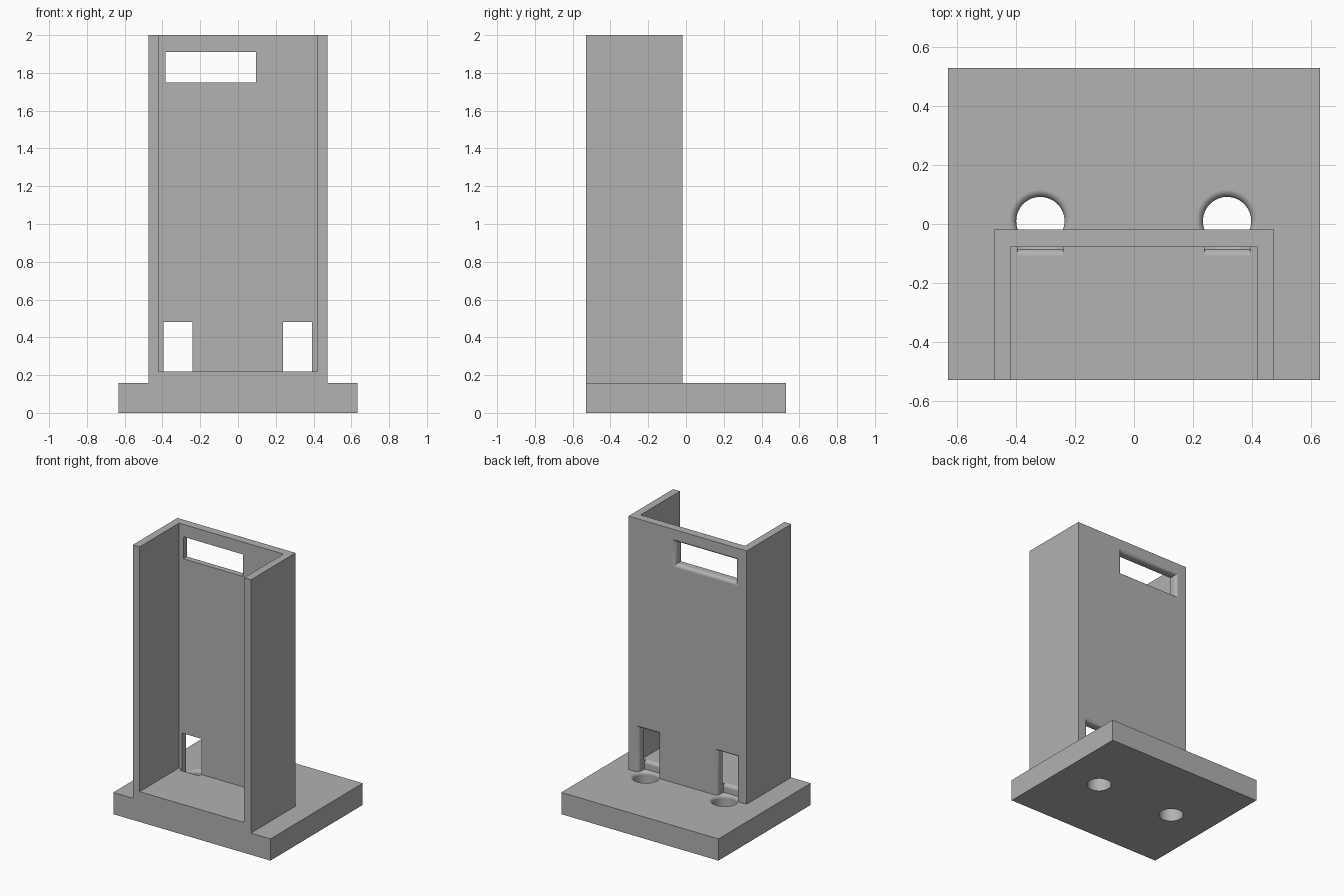
import bpy, bmesh
from math import sin, cos, pi

if "Cube" in bpy.data.objects:
    bpy.data.objects.remove(bpy.data.objects["Cube"])

BASE_TOP, FLOOR, TOP = 0.158, 0.22, 2.0
FRONT, BACK, INNER = -0.53, -0.018, -0.078
R = 0.025                                  # edge rounding
STEPS = [i / 8 * pi / 2 for i in range(9)]

grey = bpy.data.materials.new("plain grey")
grey.use_nodes = True
grey.diffuse_color = (0.445, 0.445, 0.445, 1)
grey.node_tree.nodes["Principled BSDF"].inputs["Base Color"].default_value = (0.445, 0.445, 0.445, 1)


def loft(name, rings):
    """Closed solid through equal-length rings of points."""
    bm = bmesh.new()
    loops = [[bm.verts.new(p) for p in ring] for ring in rings]
    n = len(loops[0])
    for a, b in zip(loops, loops[1:]):
        for i in range(n):
            j = (i + 1) % n
            bm.faces.new((a[i], a[j], b[j], b[i]))
    bm.faces.new(loops[0][::-1])
    bm.faces.new(loops[-1])
    bmesh.ops.recalc_face_normals(bm, faces=bm.faces)
    mesh = bpy.data.meshes.new(name)
    bm.to_mesh(mesh)
    bm.free()
    mesh.materials.append(grey)
    obj = bpy.data.objects.new(name, mesh)
    bpy.context.collection.objects.link(obj)
    return obj


def rect(y, x0, x1, z0, z1):
    return [(x0, y, z0), (x1, y, z0), (x1, y, z1), (x0, y, z1)]


def box(name, x0, x1, y0, y1, z0, z1):
    return loft(name, [rect(y0, x0, x1, z0, z1), rect(y1, x0, x1, z0, z1)])


def combine(obj, other, operation):
    """Apply a boolean and drop the helper."""
    other.hide_render = True
    mod = obj.modifiers.new("boolean", "BOOLEAN")
    mod.operation, mod.solver, mod.object = operation, "EXACT", other
    bpy.context.view_layer.objects.active = obj
    bpy.ops.object.modifier_apply(modifier=mod.name)
    bpy.data.objects.remove(other)


def flared(x0, x1, z0, z1):
    """Rings of an opening that rounds outward at the back of the wall."""
    rings = []
    for a in STEPS:
        o = R * (1 - cos(a))
        rings.append(rect(BACK - R + R * sin(a), x0 - o, x1 + o, z0 - o, z1 + o))
    rings.append(rect(BACK + 0.1, x0 - R, x1 + R, z0 - R, z1 + R))
    return rings


# Base plate and upright U-shaped housing with a raised floor
base = box("base_plate", -0.632, 0.632, FRONT, 0.53, 0, BASE_TOP)
housing = box("housing", -0.475, 0.475, FRONT, BACK, BASE_TOP, TOP)
combine(housing, box("cavity", -0.42, 0.42, FRONT - 0.2, INNER, FLOOR, TOP + 0.2), "DIFFERENCE")

# Upper window
window = (-0.385, 0.095, 1.75, 1.91)
combine(housing, loft("window_cutter", [rect(-0.2, *window)] + flared(*window)), "DIFFERENCE")

# Lower openings with a rounded sill, and the round holes behind them
SILL = -0.085
for cx in (-0.318, 0.316):
    x0, x1, z1 = cx - 0.077, cx + 0.077, 0.48
    rings = [rect(SILL - R + R * sin(a), x0, x1, FLOOR - R * (1 - cos(a)), z1) for a in STEPS]
    rings.append(rect(SILL + 0.0005, x0, x1, 0.1, z1))
    combine(housing, loft("opening_cutter", rings + flared(x0, x1, 0.1, z1)), "DIFFERENCE")

    profile = [(0.082, -0.1)]
    profile += [(0.082 + R * (1 - cos(a)), BASE_TOP - R + R * sin(a)) for a in STEPS]
    profile.append((0.082 + R, BASE_TOP + 0.1))
    turn = [i * 2 * pi / 48 for i in range(48)]
    hole = [[(cx + r * cos(t), 0.01 + r * sin(t), z) for t in turn] for r, z in profile]
    combine(base, loft("hole_cutter", hole), "DIFFERENCE")

# Fuse into one solid
combine(base, housing, "UNION")
base.name = "bracket_stand"
bm = bmesh.new()
bm.from_mesh(base.data)
bmesh.ops.remove_doubles(bm, verts=bm.verts, dist=0.0001)
bmesh.ops.dissolve_limit(bm, angle_limit=0.01, verts=bm.verts, edges=bm.edges)
bm.to_mesh(base.data)
bm.free()

# Smooth the rounded rims, keep the flats flat
bpy.ops.object.select_all(action="DESELECT")
base.select_set(True)
bpy.context.view_layer.objects.active = base
bpy.ops.object.shade_smooth_by_angle(angle=pi / 6)
weighted = base.modifiers.new("weighted normals", "WEIGHTED_NORMAL")
weighted.keep_sharp = True
